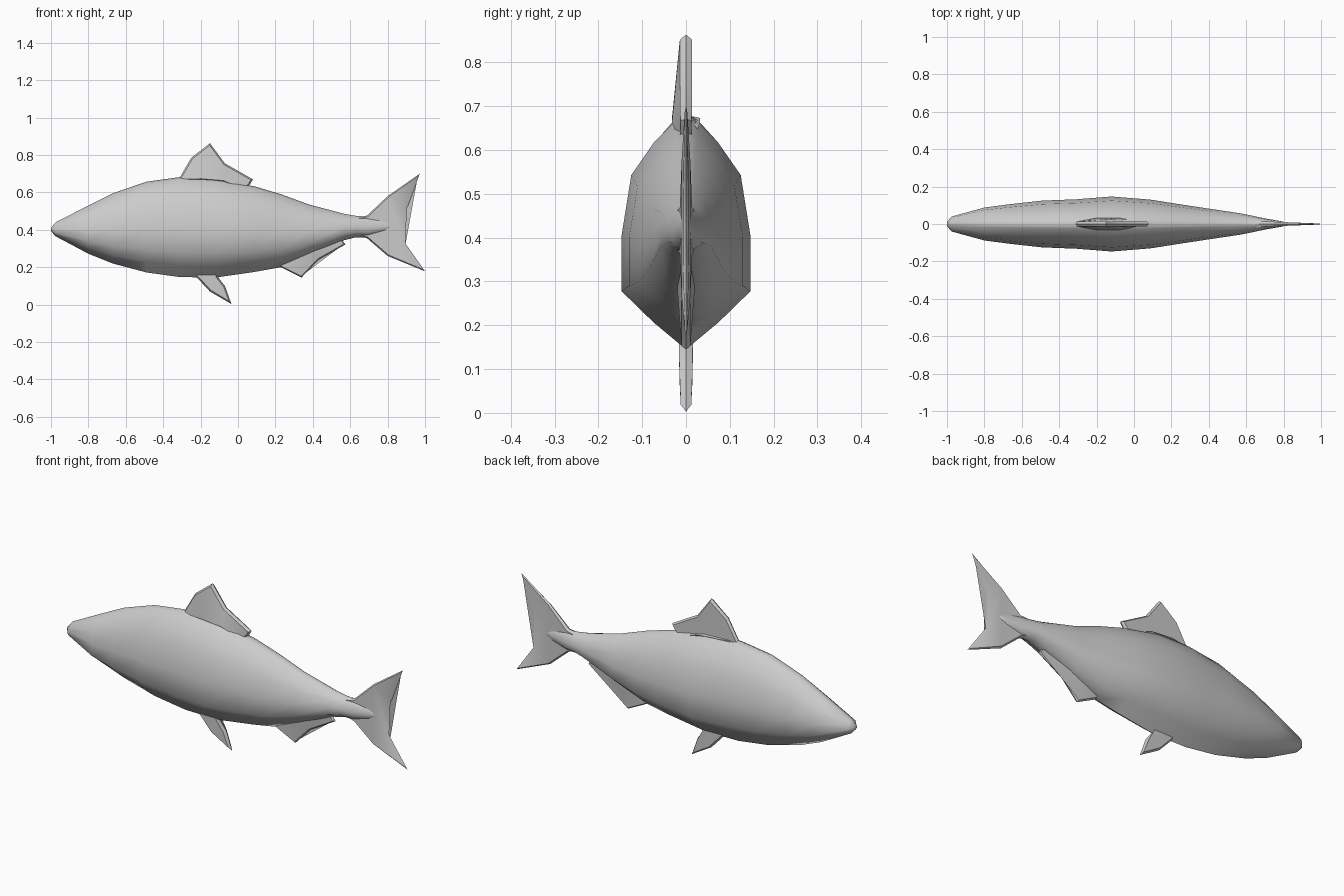
import bpy
import bmesh
import math
from mathutils import Vector

cube = bpy.data.objects.get("Cube")
if cube:
    bpy.data.objects.remove(cube, do_unlink=True)

# Single grey skin
skin = bpy.data.materials.new("grey skin")
skin.use_nodes = True
GREY = (0.6, 0.6, 0.6, 1)
skin.diffuse_color = GREY
skin.node_tree.nodes["Principled BSDF"].inputs["Base Color"].default_value = GREY


def finish(bm, name, angle):
    bmesh.ops.recalc_face_normals(bm, faces=bm.faces)
    mesh = bpy.data.meshes.new(name)
    bm.to_mesh(mesh)
    bm.free()
    obj = bpy.data.objects.new(name, mesh)
    bpy.context.collection.objects.link(obj)
    mesh.materials.append(skin)
    bpy.ops.object.select_all(action='DESELECT')
    obj.select_set(True)
    bpy.context.view_layer.objects.active = obj
    bpy.ops.object.shade_smooth_by_angle(angle=math.radians(angle))
    return obj


def loft(name, stations, section):
    """Skin a closed section through stations of (x, top, bottom, half width)."""
    full = section + [(-w, h) for w, h in reversed(section[1:-1])]
    bm = bmesh.new()
    rings = [[bm.verts.new((x, w * half, bottom + h * (top - bottom))) for w, h in full]
             for x, top, bottom, half in stations]
    n = len(full)
    for a, b in zip(rings, rings[1:]):
        for i in range(n):
            j = (i + 1) % n
            bm.faces.new((a[i], a[j], b[j], b[i]))
    bm.faces.new(rings[0])
    bm.faces.new(rings[-1])
    return finish(bm, name, 75)


def fin(name, outline, inset=0.008):
    """Thin plate with a ridged rim, from points of (x, z, half thickness)."""
    bm = bmesh.new()
    pts = [Vector((x, z)) for x, z, t in outline]
    n = len(pts)
    area = sum(pts[i - 1].x * pts[i].y - pts[i].x * pts[i - 1].y for i in range(n))
    turn = 1 if area > 0 else -1
    rim = [bm.verts.new((p.x, 0, p.y)) for p in pts]
    for side in (1, -1):
        inner = []
        for i, p in enumerate(pts):
            a = (p - pts[i - 1]).normalized()
            b = (pts[(i + 1) % n] - p).normalized()
            na, nb = Vector((-a.y, a.x)), Vector((-b.y, b.x))
            m = (na + nb).normalized()
            q = p + m * (turn * inset / max(0.4, m.dot(na)))
            inner.append(bm.verts.new((q.x, side * outline[i][2], q.y)))
        for i in range(n):
            j = (i + 1) % n
            bm.faces.new((rim[i], rim[j], inner[j], inner[i]))
        face = bm.faces.new(inner)
        bmesh.ops.triangulate(bm, faces=[face])
    return finish(bm, name, 40)


# Body, from snout to tail root
loft("body", [
    (-1.0, 0.41, 0.392, 0.012), (-0.975, 0.44, 0.365, 0.04), (-0.8, 0.53, 0.272, 0.088),
    (-0.67, 0.595, 0.22, 0.105), (-0.49, 0.657, 0.172, 0.125), (-0.31, 0.682, 0.147, 0.132),
    (-0.12, 0.675, 0.145, 0.147), (0.09, 0.632, 0.175, 0.13), (0.23, 0.59, 0.2, 0.108),
    (0.38, 0.535, 0.26, 0.085), (0.57, 0.485, 0.345, 0.057), (0.63, 0.475, 0.36, 0.045),
    (0.69, 0.47, 0.36, 0.032), (0.78, 0.455, 0.385, 0.016), (0.84, 0.43, 0.42, 0.004),
], [(0, 1), (0.2, 0.975), (0.5, 0.89), (0.85, 0.75), (1, 0.49), (1, 0.25), (0.5, 0.115), (0, 0)])

# Dorsal fin, flaring into the back
fin("dorsal_fin", [
    (-0.33, 0.66, 0.012), (-0.31, 0.682, 0.012), (-0.25, 0.785, 0.013), (-0.15, 0.863, 0.014),
    (-0.07, 0.755, 0.014), (0.08, 0.67, 0.013), (0.065, 0.645, 0.013), (0.03, 0.61, 0.014),
    (-0.08, 0.655, 0.032), (-0.2, 0.665, 0.032),
])

# Forked tail fin
fin("tail_fin", [
    (0.64, 0.468, 0.02), (0.69, 0.476, 0.014), (0.8, 0.58, 0.01), (0.972, 0.7, 0.003),
    (0.91, 0.53, 0.006), (0.845, 0.425, 0.007), (0.9, 0.32, 0.006), (1.0, 0.178, 0.003),
    (0.8, 0.26, 0.01), (0.69, 0.355, 0.014), (0.64, 0.37, 0.02),
], 0.007)

# Pelvic fin
fin("pelvic_fin", [
    (-0.24, 0.165, 0.014), (-0.22, 0.145, 0.014), (-0.15, 0.07, 0.015), (-0.035, 0.003, 0.012),
    (-0.07, 0.1, 0.015), (-0.11, 0.15, 0.016), (-0.11, 0.18, 0.016),
])

# Anal fin
fin("anal_fin", [
    (0.22, 0.22, 0.012), (0.23, 0.2, 0.012), (0.34, 0.145, 0.01), (0.43, 0.24, 0.01),
    (0.575, 0.322, 0.008), (0.55, 0.352, 0.01), (0.4, 0.29, 0.02),
], 0.006)
